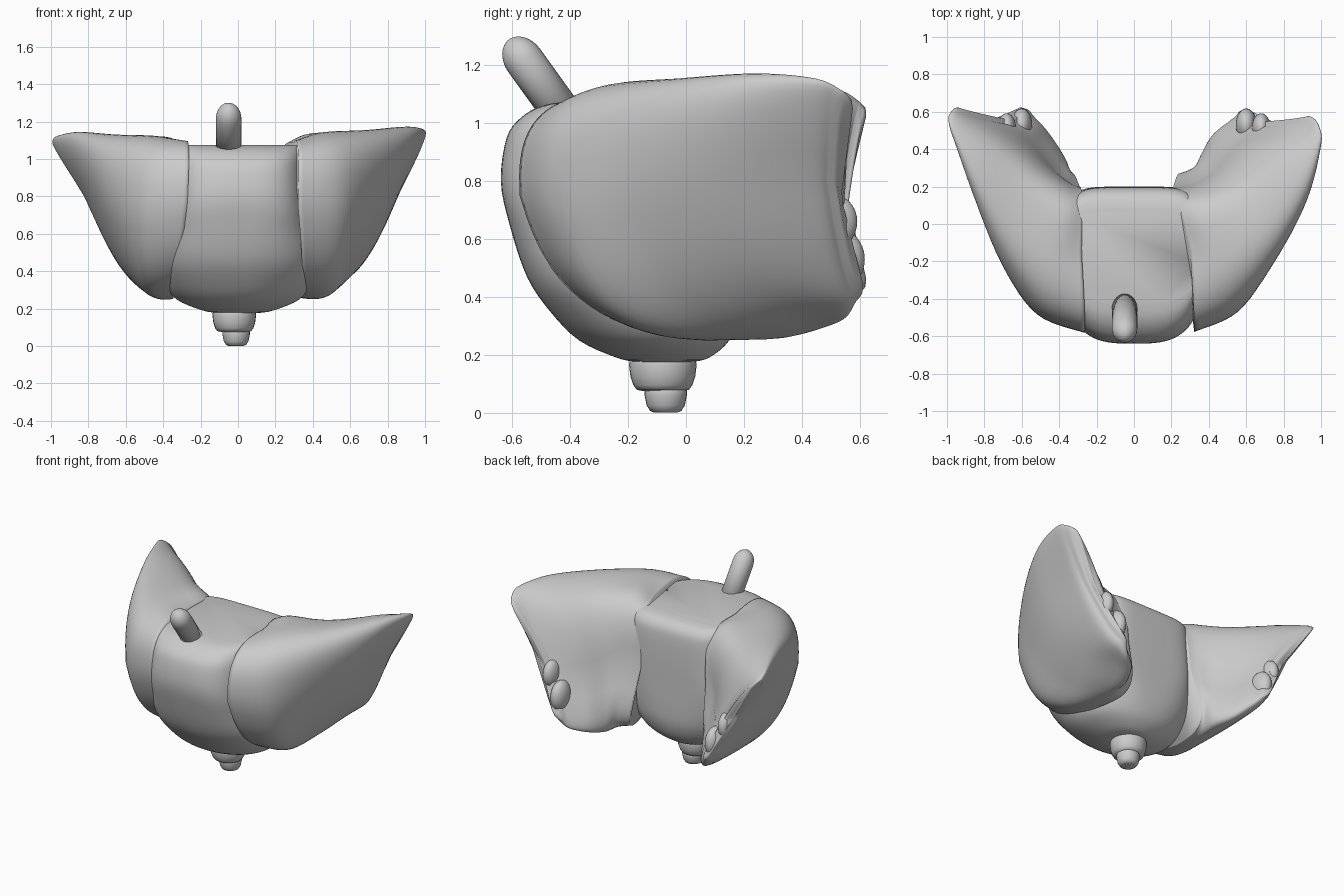
import bpy, bmesh, math
from mathutils import Vector as V

if "Cube" in bpy.data.objects:
    bpy.data.objects.remove(bpy.data.objects["Cube"])


def skin(name, rings):
    """Bridge closed rings into a capped smooth solid."""
    bm = bmesh.new()
    loops = [[bm.verts.new(p) for p in r] for r in rings]
    n = len(loops[0])
    for a, b in zip(loops, loops[1:]):
        for i in range(n):
            j = (i + 1) % n
            bm.faces.new((a[i], a[j], b[j], b[i]))
    bm.faces.new(loops[0])
    bm.faces.new(loops[-1])
    bmesh.ops.recalc_face_normals(bm, faces=bm.faces)
    me = bpy.data.meshes.new(name)
    bm.to_mesh(me)
    bm.free()
    ob = bpy.data.objects.new(name, me)
    bpy.context.collection.objects.link(ob)
    for p in me.polygons:
        p.use_smooth = True
    return ob


def catmull(rows, steps):
    """Smoothly interpolate rows of numbers."""
    out = []
    ext = [rows[0]] + rows + [rows[-1]]
    for k in range(len(rows) - 1):
        a, b, c, d = ext[k:k + 4]
        for s in range(steps):
            t = s / steps
            out.append([0.5 * (2 * q + (r - p) * t + (2 * p - 5 * q + 4 * r - w) * t * t
                               + (3 * q - p - 3 * r + w) * t ** 3)
                        for p, q, r, w in zip(a, b, c, d)])
    return out + [list(rows[-1])]


def power(v, e):
    return math.copysign(abs(v) ** e, v)


def tube(name, base, tip, profile, n=28):
    """Revolve (distance, radius) pairs along the line base-tip."""
    base, tip = V(base), V(tip)
    q = (tip - base).to_track_quat('Z', 'Y')
    skin(name, [[base + q @ V((r * math.cos(i * math.tau / n), r * math.sin(i * math.tau / n), d))
                 for i in range(n)] for d, r in profile])


# central bowl: z, front y, back y, half width
bowl = [[.175, -.17, .02, .10], [.19, -.24, .08, .19], [.25, -.37, .15, .33],
        [.35, -.47, .19, .40], [.47, -.55, .20, .42], [.65, -.61, .20, .38],
        [.8, -.64, .20, .36], [.95, -.62, .195, .35], [1.02, -.57, .18, .35],
        [1.06, -.50, .14, .35], [1.075, -.42, .08, .35]]
rings = []
for z, f, b, w in catmull(bowl, 4):
    k = min(1, max(0, (z - .2) / .5))
    ring = []
    for i in range(80):
        a = i * math.tau / 80
        e = 1 - (.7 if math.sin(a) > 0 else .35) * k  # nearly straight back
        ring.append(V((w * power(math.cos(a), max(e, .4)),
                       (f + b) / 2 + (b - f) / 2 * power(math.sin(a), e), z)))
    rings.append(ring)
skin("body_bowl", rings)


def wing(name, stations, n=64):
    """Each station: outer, top, inner and bottom points of a rounded section."""
    out = []
    rows = catmull(stations, 6)
    for s, row in enumerate(rows):
        u = s / (len(rows) - 1)
        o, t, i, b = [V(row[k:k + 3]) for k in (0, 3, 6, 9)]
        c = (o + t + i + b) / 4
        ring = []
        for k in range(n):
            a = k * math.tau / n
            # boxier on the inner side at the root, blunter towards the tip
            e = .74 - .08 * u if math.cos(a) > 0 else .5 + .22 * u
            x, y = power(math.cos(a), e), power(math.sin(a), e)
            ring.append(c + abs(x) * ((o if x > 0 else i) - c) + abs(y) * ((t if y > 0 else b) - c))
        out.append(ring)
    # rounded free end
    last = out[-1]
    c = sum(last, V()) / n
    for s, d in ((.95, .018), (.86, .024), (.5, .012), (.1, 0)):
        out.append([c + (p - c) * s + V((0, d, 0)) for p in last])
    skin(name, out)


wing("right_wing", [
    [.32, -.575, .75, .30, -.15, 1.09, .21, .20, .70, .33, .00, .26],
    [.56, -.46, .72, .43, -.11, 1.14, .32, .225, .70, .42, .08, .25],
    [.72, -.20, .76, .65, .08, 1.145, .41, .29, .65, .47, .25, .275],
    [.84, .10, .81, .84, .33, 1.15, .50, .41, .62, .535, .42, .33],
    [.865, .41, .82, .95, .48, 1.13, .61, .505, .63, .59, .545, .365],
    [.835, .49, .80, .96, .555, 1.10, .67, .52, .68, .585, .595, .40]])
wing("left_wing", [
    [-.27, -.58, .77, -.28, -.15, 1.08, -.29, .20, .70, -.35, .00, .25],
    [-.52, -.48, .72, -.42, -.10, 1.12, -.34, .225, .70, -.42, .05, .25],
    [-.68, -.24, .75, -.62, .14, 1.12, -.41, .28, .65, -.46, .22, .27],
    [-.78, .10, .80, -.80, .38, 1.12, -.50, .40, .62, -.525, .40, .315],
    [-.82, .42, .80, -.94, .545, 1.10, -.58, .50, .64, -.58, .54, .38],
    [-.82, .50, .80, -.97, .605, 1.07, -.66, .53, .69, -.585, .605, .42]])

# soft lobes on the inner rear edge of each wing
for side, label in ((1, "right"), (-1, "left")):
    for k, (x, y, z, r) in enumerate(((.60, .53, .53, .08), (.68, .515, .66, .07))):
        bpy.ops.mesh.primitive_uv_sphere_add(segments=24, ring_count=14, radius=r,
                                             location=(side * x, y, z))
        ob = bpy.context.object
        ob.name = f"{label}_lobe_{k + 1}"
        ob.scale = (.7, 1.1, 1.3)
        bpy.ops.object.shade_smooth()

# slanted peg on top
cap = [(.24 + .09 * math.sin(a), .068 * math.cos(a)) for a in [k * math.pi / 16 for k in range(8)]]
tube("top_peg", (-.05, -.41, 1.01), (-.05, -.59, 1.26), [(0, .068)] + [(d + .015, r) for d, r in cap] + [(.345, .008)])

# two-step foot knob underneath
tube("knob_upper", (-.02, -.08, .075), (-.02, -.08, .3),
     [(0, .07), (.004, .09), (.02, .102), (.05, .112), (.09, .117), (.13, .11)])
tube("knob_lower", (-.01, -.07, 0), (-.01, -.07, .2),
     [(0, .04), (.006, .054), (.025, .066), (.06, .073), (.08, .073), (.1, .06)])
